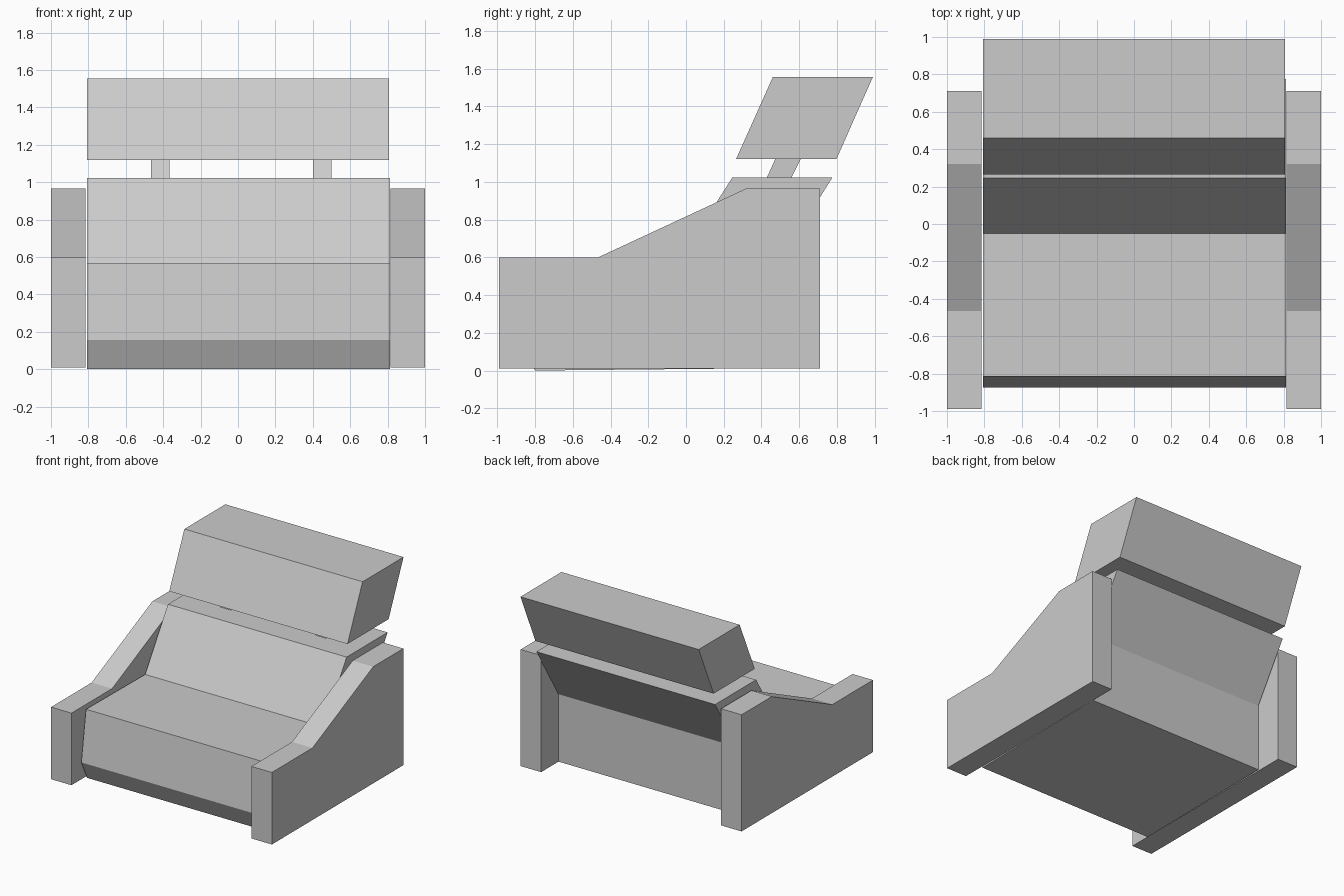
import bpy

if "Cube" in bpy.data.objects:
    bpy.data.objects.remove(bpy.data.objects["Cube"])


def extrude_profile(name, profile, x0, x1):
    """Solid made by sweeping a (y, z) side profile from x0 to x1."""
    n = len(profile)
    verts = [(x, y, z) for x in (x0, x1) for y, z in profile]
    faces = [tuple(reversed(range(n))), tuple(range(n, 2 * n))]
    faces += [(i, (i + 1) % n, n + (i + 1) % n, n + i) for i in range(n)]
    mesh = bpy.data.meshes.new(name)
    mesh.from_pydata(verts, [], faces)
    obj = bpy.data.objects.new(name, mesh)
    bpy.context.collection.objects.link(obj)
    return obj


# Side profiles, counter-clockwise seen from +x
ARM = [(-0.99, 0.01), (0.71, 0.01), (0.71, 0.965), (0.32, 0.965),
       (-0.465, 0.60), (-0.99, 0.60)]
BASE = [(-0.80, 0.0), (0.49, 0.013), (0.49, 0.165), (-0.875, 0.155)]
SEAT = [(-0.875, 0.155), (0.49, 0.165), (0.49, 0.565), (-0.05, 0.56),
        (-0.815, 0.567)]
BACK = [(-0.05, 0.56), (0.49, 0.565), (0.775, 1.022), (0.245, 1.022)]
POST = [(0.425, 1.015), (0.555, 1.015), (0.61, 1.125), (0.475, 1.125)]
HEAD = [(0.265, 1.12), (0.797, 1.12), (0.99, 1.555), (0.46, 1.555)]

# Armrests
extrude_profile("left_armrest", ARM, -1.0, -0.815)
extrude_profile("right_armrest", ARM, 0.815, 1.0)

# Base, seat cushion and leaning backrest
extrude_profile("base", BASE, -0.806, 0.812)
extrude_profile("seat", SEAT, -0.806, 0.812)
extrude_profile("backrest", BACK, -0.806, 0.812)

# Headrest on two slanted posts
for side, x in (("left", -0.465), ("right", 0.40)):
    extrude_profile(side + "_headrest_post", POST, x, x + 0.10)
extrude_profile("headrest", HEAD, -0.808, 0.806)
